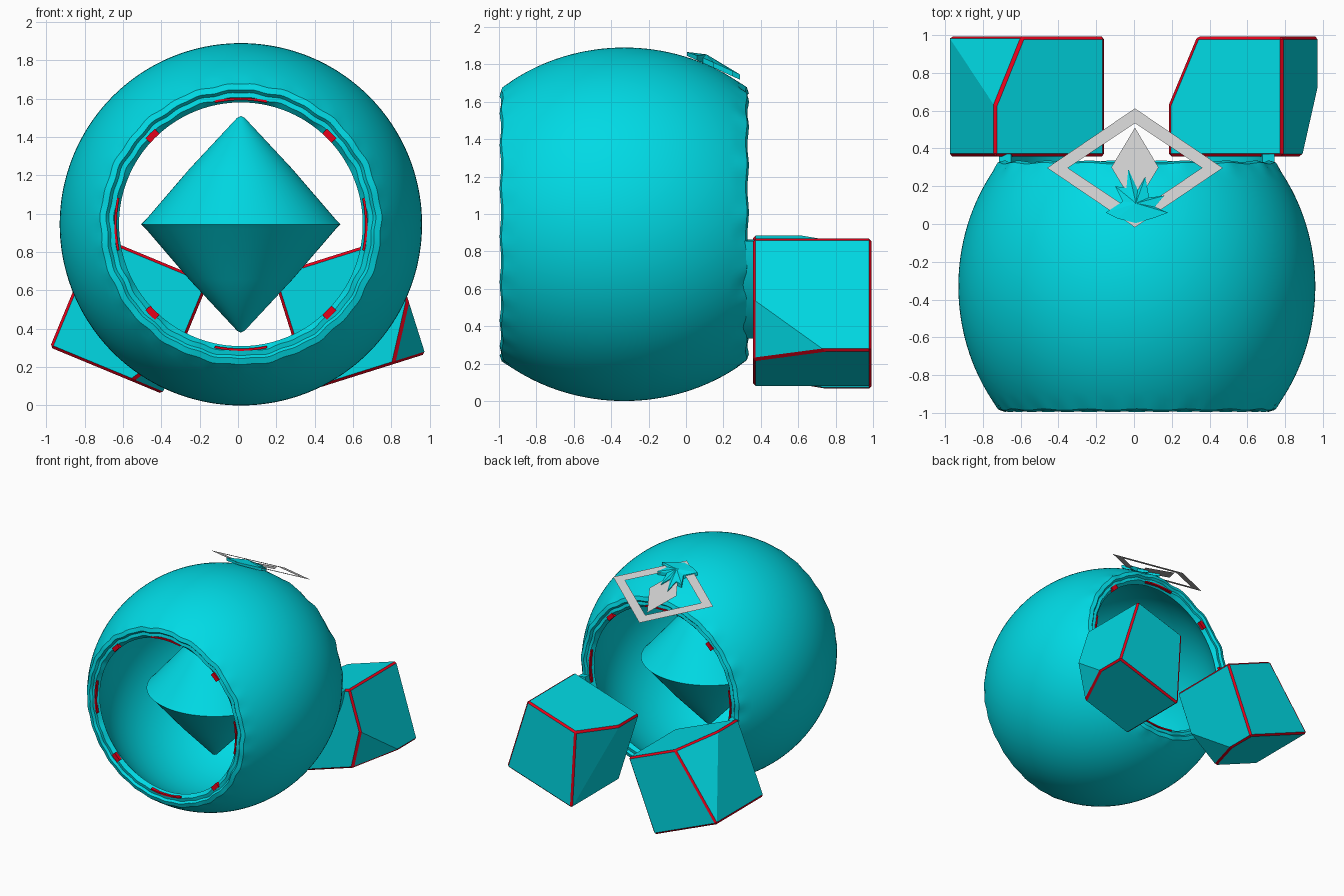
import bpy, bmesh
from math import sin, cos, pi, radians, sqrt
from mathutils import Matrix, Vector

if "Cube" in bpy.data.objects:
    bpy.data.objects.remove(bpy.data.objects["Cube"])


def material(name, color):
    m = bpy.data.materials.new(name)
    m.diffuse_color = color
    m.use_nodes = True
    m.node_tree.nodes["Principled BSDF"].inputs["Base Color"].default_value = m.diffuse_color
    return m


TEAL = material("teal", (0.0, 0.7, 0.78, 1))
RED = material("red", (0.8, 0.0, 0.01, 1))
CENTRE = Vector((0.015, -0.33, 0.945))


def build(name, verts, faces, mats=(), smooth=None):
    me = bpy.data.meshes.new(name)
    me.from_pydata(verts, [], faces)
    bm = bmesh.new()
    bm.from_mesh(me)
    bmesh.ops.remove_doubles(bm, verts=bm.verts, dist=1e-5)
    bmesh.ops.recalc_face_normals(bm, faces=bm.faces)
    bm.to_mesh(me)
    bm.free()
    ob = bpy.data.objects.new(name, me)
    bpy.context.collection.objects.link(ob)
    for m in mats:
        me.materials.append(m)
    if smooth:
        bpy.ops.object.select_all(action='DESELECT')
        ob.select_set(True)
        bpy.context.view_layer.objects.active = ob
        bpy.ops.object.shade_smooth_by_angle(angle=radians(smooth))
    return ob


def sweep(name, profile, mat, axis='Y', start=0, end=360, steps=96, closed=True, smooth=35, wave=None):
    """Turn a (radius, height) profile about an axis through CENTRE; cap partial arcs."""
    n, verts, faces = len(profile), [], []
    for i in range(steps + 1):
        a = radians(start + (end - start) * i / steps)
        for r, h in profile:
            if wave:
                r, h = wave(a, r, h)
            p = (r * cos(a), h, r * sin(a)) if axis == 'Y' else (r * cos(a), r * sin(a), h)
            verts.append(CENTRE + Vector(p))
    for i in range(steps):
        for j in range(n if closed else n - 1):
            k = (j + 1) % n
            faces.append((i * n + j, i * n + k, (i + 1) * n + k, (i + 1) * n + j))
    if end - start < 360:
        faces += [tuple(range(n)), tuple(range(steps * n, steps * n + n))]
    return build(name, verts, faces, [mat], smooth)


def ripple(a, r, h):
    """Slightly uneven lip near both openings."""
    if abs(h) < 0.625:
        return r, h
    return r + 0.006 * sin(24 * a) * cos(7 * a), h + 0.004 * sin(17 * a)


# Hollow rounded body, open at front and back
outer, inner = [], []
for i in range(33):
    h = -0.64 + 1.28 * i / 32
    outer.append((0.945 * sqrt(1 - (h / 1.03) ** 2), h))
    inner.append((0.86 * sqrt(1 - (h / 0.95) ** 2), h * 0.97))
lip = [(0.732, 0.652), (0.70, 0.662), (0.685, 0.645), (0.66, 0.65)]
profile = outer + lip + inner[::-1] + [(r, -h) for r, h in lip[::-1]]
sweep("body_shell", profile, TEAL, steps=192, wave=ripple)

# Red dashes round the inner lip of both openings
for side, label in ((-1, "front"), (1, "back")):
    for k in range(8):
        half = 12 if k % 2 == 0 else 3
        r0, r1 = (0.648, 0.66) if k % 2 == 0 else (0.635, 0.67)
        sweep(f"{label}_lip_mark_{k + 1}",
              [(r0, side * 0.63), (r1, side * 0.63), (r1, side * 0.658), (r0, side * 0.658)],
              RED, start=k * 45 - half, end=k * 45 + half, steps=8)

# Double cone core
sweep("core", [(0, 0.565), (0.02, 0.555), (0.27, 0.287), (0.495, 0.025), (0.52, 0),
               (0.495, -0.025), (0.27, -0.287), (0.02, -0.555), (0, -0.565)],
      TEAL, axis='Z', closed=False, smooth=40)


# Cut-corner feet: red bevelled edges on a teal block
def foot(name, centre, tilt):
    s = 0.317
    tl, tr, bl, br = (-s, s), (s, s), (-s, -s), (s, -s)
    f, b = -s, s
    pts = [(*tl, f), (*tr, f), (*bl, f), (*tr, b), (*bl, b), (*br, b),
           (-s + 0.16, s, b), (-s, s, -0.05),                          # rear corner cut
           (s - 0.17, -s, f), (s, -s + 0.29, f), (s, -s, 0.07)]        # front corner cut
    rot = Matrix.Rotation(radians(-tilt), 4, 'Y')
    bm = bmesh.new()
    for x, z, y in pts:
        bm.verts.new(Vector(centre) + rot @ Vector((x, y, z)))
    bmesh.ops.convex_hull(bm, input=bm.verts)
    bmesh.ops.dissolve_limit(bm, angle_limit=0.02, verts=bm.verts, edges=bm.edges)
    bm.verts.index_update()
    verts = [v.co.copy() for v in bm.verts]
    faces = [[v.index for v in fc.verts] for fc in bm.faces]
    bm.free()
    ob = build(name, verts, faces, [TEAL, RED])
    bev = ob.modifiers.new("edges", 'BEVEL')
    bev.width = 0.014
    bev.segments = 1
    bev.limit_method = 'ANGLE'
    bev.angle_limit = radians(50)
    bev.material = 1


foot("left_foot", (-0.567, 0.675, 0.475), -22.5)
foot("right_foot", (0.579, 0.675, 0.475), 17.5)

# Curved links joining feet to the rear lip
link = [(0.67, 0.6), (0.735, 0.6), (0.735, 0.70), (0.67, 0.70)]
sweep("right_link", link, TEAL, start=-56, end=-7, steps=20)
sweep("left_link", link, TEAL, start=187, end=236, steps=20)


# Tilted top plate: points are given as seen from above
def on_plate(x, y, lift=0.0):
    return Vector((x, y, 1.868 - 0.45 * y + lift))


mid = Vector((0.005, 0.297))
corners = [(0, 1), (1, 0), (0, -1), (-1, 0)]
ring = [on_plate(mid.x + x * w, mid.y + y * h) for w, h in ((0.465, 0.315), (0.355, 0.237))
        for x, y in corners]
build("top_frame", ring, [(i, (i + 1) % 4, 4 + (i + 1) % 4, 4 + i) for i in range(4)])
build("top_pointer", [on_plate(x, y) for x, y in
                      ((0.005, 0.51), (0.13, 0.3), (0.07, 0.2), (0.005, 0.14), (-0.06, 0.2), (-0.12, 0.3))],
      [tuple(range(6))])

# Jagged crust where the plate meets the body
edge = [(0.01, 0.005), (0.1, 0.03), (0.18, 0.06), (0.11, 0.09), (0.16, 0.15), (0.08, 0.14),
        (0.06, 0.25), (0.02, 0.18), (-0.03, 0.29), (-0.04, 0.19), (-0.1, 0.2),
        (-0.06, 0.12), (-0.15, 0.06), (-0.09, 0.03)]
n = len(edge)
verts = [on_plate(x, y, -0.02) for x, y in edge]
verts += [on_plate(x, y, min(0.008, 0.1 * y)) for x, y in edge]
verts += [on_plate(0.01, 0.11, -0.02), on_plate(0.01, 0.11, 0.035)]
faces = []
for i in range(n):
    j = (i + 1) % n
    faces += [(i, j, n + j, n + i), (j, i, 2 * n), (n + i, n + j, 2 * n + 1)]
build("top_crust", verts, faces, [TEAL])
